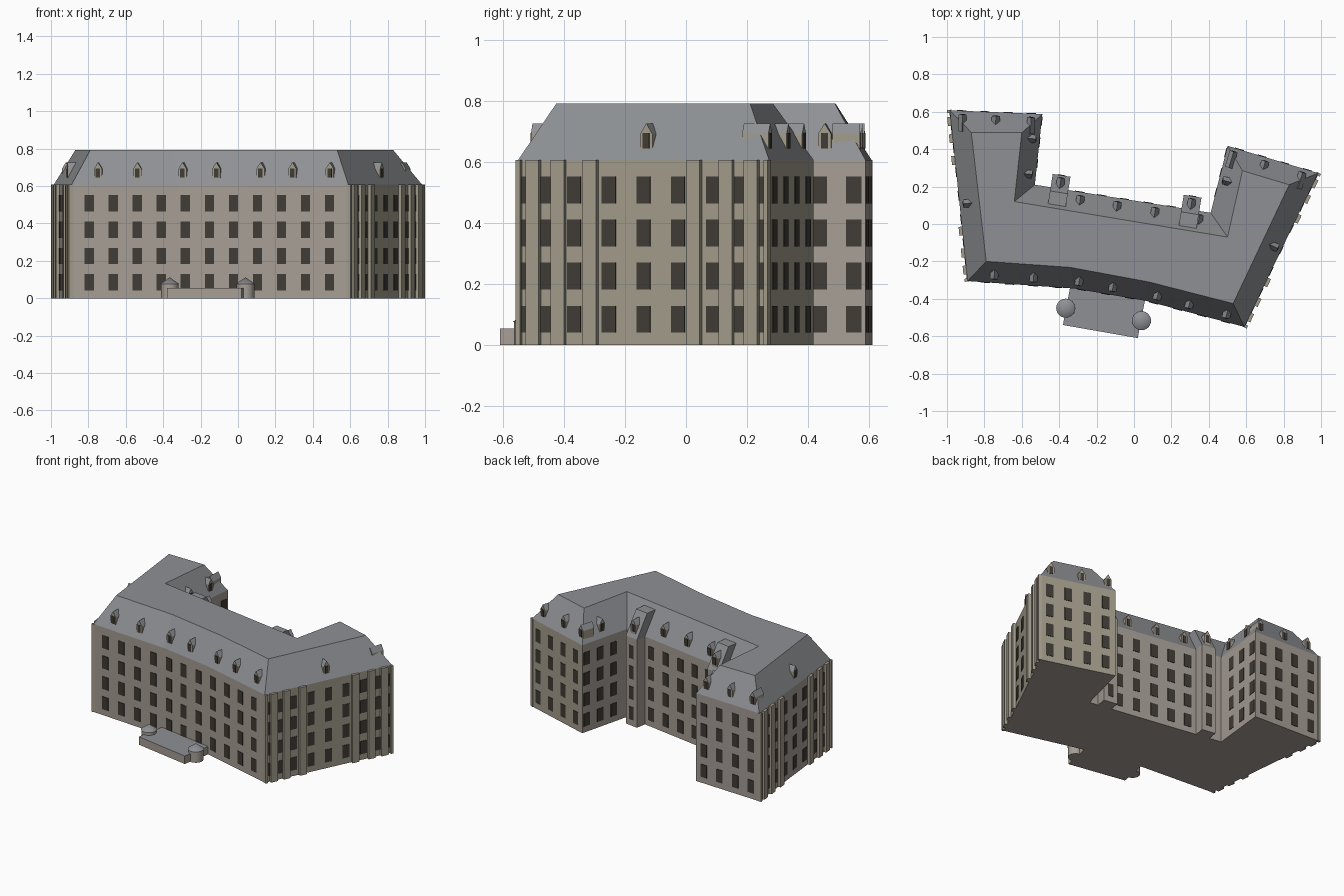
import bpy, bmesh
from mathutils import Vector, Matrix

cube = bpy.data.objects.get("Cube")
if cube:
    bpy.data.objects.remove(cube, do_unlink=True)


def material(name, rgb):
    m = bpy.data.materials.new(name)
    m.use_nodes = True
    m.diffuse_color = (*rgb, 1)
    m.node_tree.nodes["Principled BSDF"].inputs["Base Color"].default_value = (*rgb, 1)
    return m


STONE = material("stone", (0.38, 0.34, 0.30))
WARM = material("warm stone", (0.37, 0.335, 0.265))
SLATE = material("slate", (0.27, 0.28, 0.295))
GLASS = material("dark glass", (0.052, 0.044, 0.036))

EAVE, TOP = 0.607, 0.792
ROWS = (0.085, 0.226, 0.367, 0.508)


def finish(name, bm, mats, rule=None, smooth=False):
    """Turn a bmesh into an object; rule picks the material index of a face."""
    bmesh.ops.recalc_face_normals(bm, faces=bm.faces)
    for f in bm.faces:
        f.smooth = smooth and abs(f.normal.z) < 0.95
        if rule:
            f.material_index = rule(f)
    me = bpy.data.meshes.new(name)
    bm.to_mesh(me)
    bm.free()
    for m in mats:
        me.materials.append(m)
    ob = bpy.data.objects.new(name, me)
    bpy.context.collection.objects.link(ob)
    return ob


def loft(bm, rings):
    """Skin matching rings of points and close both ends."""
    rings = [[bm.verts.new(p) for p in ring] for ring in rings]
    n = len(rings[0])
    for low, high in zip(rings, rings[1:]):
        for i in range(n):
            j = (i + 1) % n
            bm.faces.new((low[i], low[j], high[j], high[i]))
    bm.faces.new(rings[0][::-1])
    bm.faces.new(rings[-1])


def frame(p, q, t):
    """Local axes on a wall: x along it, y outward, z up."""
    p, q = Vector((*p, 0)), Vector((*q, 0))
    d = (q - p).normalized()
    m = Matrix((d, (-d.y, d.x, 0), (0, 0, 1))).transposed().to_4x4()
    m.translation = p.lerp(q, t)
    return m


def box(bm, mat, x, y, z):
    """Box between the given x, y and z ranges of a local frame."""
    loft(bm, [[mat @ Vector((a, b, h)) for a, b in
               ((x[0], y[0]), (x[1], y[0]), (x[1], y[1]), (x[0], y[1]))] for h in z])


def ring(points, z):
    return [(x, y, z) for x, y in points]


# Main block: U-shaped walls and sloping roof
A, B, C, D, E = (-.985, .608), (-.49, .588), (-.53, .21), (.41, .06), (.50, .418)
F, G, H, I, J = (.985, .272), (.59, -.55), (.06, -.41), (-.32, -.345), (-.89, -.305)
walls = [A, B, C, D, E, F, G, H, I, J]
ridge = [(-.87, .49), (-.60, .488), (-.64, .12), (.50, -.07), (.58, .285),
         (.83, .21), (.53, -.425), (.08, -.31), (-.34, -.232), (-.79, -.2)]
bm = bmesh.new()
loft(bm, [ring(walls, 0), ring(walls, EAVE)])
bm.normal_update()
finish("main_walls", bm, [STONE, WARM], lambda f: int(f.normal.x > 0.2 and f.calc_center_median().x > 0.7))
bm = bmesh.new()
loft(bm, [ring(walls, EAVE), ring(ridge, TOP)])
finish("main_roof", bm, [SLATE])

windows = bmesh.new()
bodies = bmesh.new()


def window_columns(p, q, ts, width=0.05):
    for t in ts:
        for z in ROWS:
            box(windows, frame(p, q, t), (-width / 2, width / 2), (-.003, .003), (z - .044, z + .044))


def dormer(mat, front=-0.02, depth=0.09):
    """Gabled dormer with a small window in its face."""
    w = 0.022
    outline = ((-w, .625), (w, .625), (w, .692), (0, .727), (-w, .692))
    loft(bodies, [[mat @ Vector((x, y, z)) for x, z in outline] for y in (front, front - depth)])
    box(windows, mat, (-.012, .012), (front - .002, front + .003), (.645, .695))


# Front facade windows and dormers, placed by x along the bent front
def front_spot(x):
    for p, q in ((G, H), (H, I), (I, J)):
        if q[0] <= x <= p[0]:
            return p, q, (x - p[0]) / (q[0] - p[0])


for i in range(11):
    p, q, t = front_spot(-0.795 + 0.1285 * i)
    window_columns(p, q, [t])
for x in (-.75, -.54, -.30, -.12, .115, .285, .485):
    dormer(frame(*front_spot(x)))

# Wing ends, courtyard walls
window_columns(A, B, (.13, .38, .63, .88))
window_columns(E, F, (.13, .38, .63, .88))
window_columns(B, C, (.1, .4, .7))
window_columns(E, D, (.1, .4, .7))
window_columns(C, D, (.255, .38, .51, .645, .776))
for p, q, ts in ((A, B, (.14, .5, .88)), (E, F, (.08, .43, .84)), (B, C, (.36, .86)),
                 (D, E, (.5,)), (C, D, (.265, .475, .69, .94)),
                 (F, G, (.5,)), (J, A, (.45,))):
    for t in ts:
        dormer(frame(p, q, t))

# Outer side walls: windows between shallow pilasters
pilasters = bmesh.new()
for p, q in ((F, G), (J, A)):
    window_columns(p, q, [.5 + s for s in (-.47, -.39, -.277, -.138, 0, .138, .277, .39, .47)])
    for s in (.207, .335, .435):
        for t in (.5 - s, .5 + s):
            box(pilasters, frame(p, q, t), (-.024, .024), (-.01, .018), (0, EAVE))
    for t in (.006, .994):
        box(pilasters, frame(p, q, t), (-.008, .008), (-.01, .015), (0, EAVE))
finish("side_pilasters", pilasters, [WARM])

# Courtyard stair towers with lean-to roofs
towers, tower_roofs = bmesh.new(), bmesh.new()
for t in (.14, .885):
    m = frame(C, D, t)
    box(towers, m, (-.048, .048), (-.05, .072), (0, EAVE))
    slope = ((.072, EAVE), (-.13, EAVE), (-.13, .76), (-.02, .76))
    loft(tower_roofs, [[m @ Vector((x, y, z)) for y, z in slope] for x in (-.048, .048)])
    dormer(m, 0.058, 0.1)
    for z in ROWS:
        box(windows, m, (-.02, .02), (.07, .075), (z - .044, z + .044))
finish("stair_towers", towers, [STONE])
finish("stair_tower_roofs", tower_roofs, [SLATE])

finish("dormers", bodies, [WARM, SLATE], lambda f: int(f.normal.z > 0.3))
finish("window_panes", windows, [GLASS])

# Entrance terrace with two round turrets
terrace = [(-.34, -.33), (.06, -.40), (.02, -.61), (-.38, -.54)]
bm = bmesh.new()
loft(bm, [ring(terrace, 0), ring(terrace, 0.055)])
finish("entrance_terrace", bm, [STONE, SLATE], lambda f: int(f.normal.z > 0.5))
for side, x, y in (("right", -.365, -.45), ("left", .04, -.517)):
    for part, r, low, high, tip, mat in (("body", .047, 0, .078, .047, STONE),
                                         ("cap", .051, .076, .112, 0, SLATE)):
        bm = bmesh.new()
        bmesh.ops.create_cone(bm, cap_ends=True, segments=24, radius1=r, radius2=tip, depth=high - low,
                              matrix=Matrix.Translation((x, y, (low + high) / 2)))
        finish(f"{side}_turret_{part}", bm, [mat], smooth=True)
